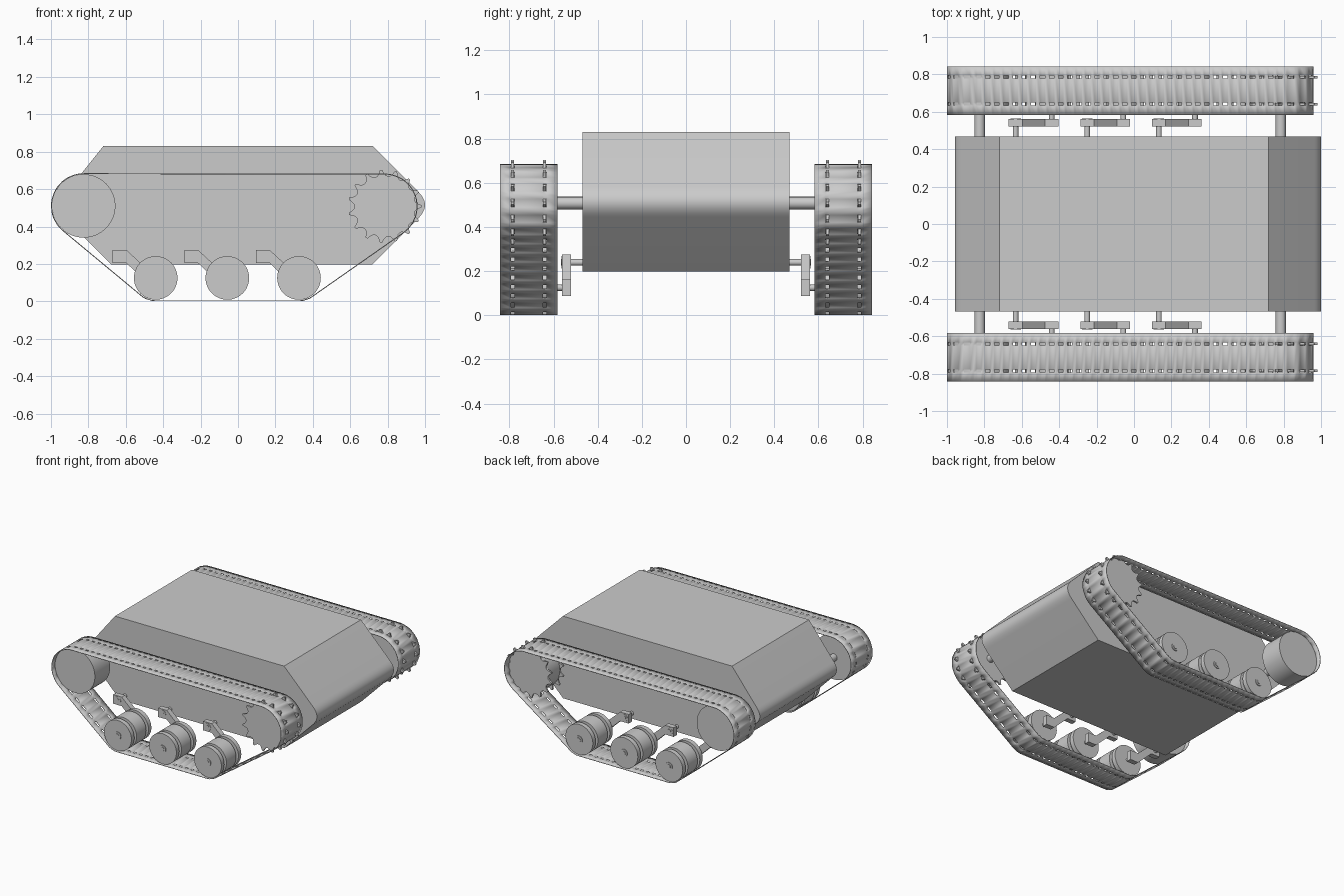
import bpy, bmesh
from math import sin, cos, pi, radians, hypot
from mathutils import Vector
from mathutils.geometry import convex_hull_2d

if "Cube" in bpy.data.objects:
    bpy.data.objects.remove(bpy.data.objects["Cube"])


def finish(name, bm, angle=30):
    bmesh.ops.recalc_face_normals(bm, faces=bm.faces)
    me = bpy.data.meshes.new(name)
    bm.to_mesh(me)
    bm.free()
    ob = bpy.data.objects.new(name, me)
    bpy.context.collection.objects.link(ob)
    bpy.ops.object.select_all(action='DESELECT')
    ob.select_set(True)
    bpy.context.view_layer.objects.active = ob
    bpy.ops.object.shade_smooth_by_angle(angle=radians(angle))
    return ob


def prism(name, pts, y0, y1):
    # extrude an x/z outline along y
    bm = bmesh.new()
    a = [bm.verts.new((x, y0, z)) for x, z in pts]
    b = [bm.verts.new((x, y1, z)) for x, z in pts]
    bm.faces.new(a)
    bm.faces.new(b[::-1])
    n = len(pts)
    for i in range(n):
        j = (i + 1) % n
        bm.faces.new((a[i], b[i], b[j], a[j]))
    return finish(name, bm)


def lathe(name, cx, cz, prof, s, seg=48):
    # turn a (y, radius) profile around a y axis
    bm = bmesh.new()
    rings = [[bm.verts.new((cx + r * cos(2 * pi * k / seg), s * y, cz + r * sin(2 * pi * k / seg)))
              for k in range(seg)] for y, r in prof]
    for a, b in zip(rings, rings[1:]):
        for k in range(seg):
            j = (k + 1) % seg
            bm.faces.new((a[k], a[j], b[j], b[k]))
    bm.faces.new(rings[0])
    bm.faces.new(rings[-1])
    return finish(name, bm)


def bend(a, c, b, n=10):
    # rounded corner from a to b around corner c
    return [tuple((1 - t) ** 2 * p + 2 * t * (1 - t) * q + t * t * r for p, q, r in zip(a, c, b))
            for t in (i / n for i in range(n + 1))]


# Hull
hull = [(-.72, .83), (.72, .83)]
hull += bend((.965, .585), (1.035, .515), (.965, .445))
hull += [(.72, .198), (-.68, .198)]
hull += bend((-.932, .452), (-.982, .502), (-.932, .565))
prism("hull", hull, -.468, .468)

# Wheel positions: x, z
IDLER, SPROCKET = (-.825, .51), (.785, .508)
ROAD = [(-.44 + .383 * i, .125) for i in range(3)]
ROWS = (.6405, .7855)
TEETH = 15

# Track path: hull around all wheels, starting at the sprocket's outermost point
cloud = [Vector((cx + r * cos(2 * pi * k / 96), cz + r * sin(2 * pi * k / 96)))
         for (cx, cz), r in [(IDLER, .1725), (SPROCKET, .1725)] + [(p, .122) for p in ROAD]
         for k in range(96)]
loop = [cloud[i] for i in convex_hull_2d(cloud)]
start = max(range(len(loop)), key=lambda i: loop[i].x)
loop = loop[start:] + loop[:start + 1]

# Holes are wider apart on the sloping and curved parts
dist = [0]
for p, q in zip(loop, loop[1:]):
    d = q - p
    dist.append(dist[-1] + d.length * (1 if abs(d.y) < .15 * d.length else .675))


def along(t):
    t %= dist[-1]
    for i in range(len(loop) - 1):
        if dist[i + 1] >= t:
            f = (t - dist[i]) / max(dist[i + 1] - dist[i], 1e-9)
            return loop[i].lerp(loop[i + 1], f)
    return loop[-1]


def track(name, s):
    n = round(dist[-1] / .0488)
    step = dist[-1] / n
    ys = [.582, ROWS[0] - .008, ROWS[0] + .008, ROWS[1] - .008, ROWS[1] + .008, .8425]
    fr = (-.25, .25, .5)
    bm = bmesh.new()
    grid = []
    for i in range(n):
        for f in fr:
            p = along((i + f) * step)
            grid.append([bm.verts.new((p.x, s * y, p.y)) for y in ys])
    for i, a in enumerate(grid):
        b = grid[(i + 1) % len(grid)]
        for j in range(5):
            if not (i % 3 == 0 and j in (1, 3)):
                bm.faces.new((a[j], a[j + 1], b[j + 1], b[j]))
    ob = finish(name, bm)
    m = ob.modifiers.new("thickness", 'SOLIDIFY')
    m.thickness, m.offset = .005, 0


# Sprocket tooth outline
gear = []
for k in range(TEETH):
    for f, r in ((-.5, .162), (-.32, .166), (-.18, .178), (-.07, .196),
                 (.07, .196), (.18, .178), (.32, .166)):
        a = 2 * pi * (k + f) / TEETH
        gear.append((SPROCKET[0] + r * cos(a), SPROCKET[1] + r * sin(a)))

# Swing arm outline, relative to the wheel centre
ARM = [(-.23, .15), (-.157, .15), (-.035, .038), (.035, .038),
       (.035, -.037), (-.035, -.037), (-.157, .08), (-.23, .08)]

for s, side in ((-1, "right"), (1, "left")):
    track(side + "_track", s)

    # Idler and drive sprocket with their shafts
    lathe(side + "_idler", *IDLER, [(.62, .1695), (.805, .1695)], s, 64)
    lathe(side + "_sprocket_drum", *SPROCKET, [(.634, .163), (.792, .163)], s, 64)
    for i, y in enumerate(ROWS):
        prism(f"{side}_sprocket_teeth_{i}", gear, s * (y - .0065), s * (y + .0065))
    for nm, c in (("idler", IDLER), ("sprocket", SPROCKET)):
        lathe(f"{side}_{nm}_shaft", *c, [(.46, .028), (.64, .028)], s, 32)

    # Road wheels, grooved to clear the teeth rows
    for i, (x, z) in enumerate(ROAD):
        R, G = .1165, .09
        lathe(f"{side}_road_wheel_{i}", x, z,
              [(.592, R), (.627, R), (.627, G), (.654, G), (.654, R),
               (.772, R), (.772, G), (.799, G), (.799, R), (.834, R)], s)
        lathe(f"{side}_wheel_hub_{i}", x, z,
              [(.83, .029), (.839, .029), (.839, .016), (.843, .016)], s, 24)
        prism(f"{side}_swing_arm_{i}", [(x + a, z + b) for a, b in ARM], s * .521, s * .561)
        lathe(f"{side}_wheel_axle_{i}", x, z, [(.555, .015), (.6, .015)], s, 24)
        lathe(f"{side}_pivot_shaft_{i}", x - .193, z + .115, [(.46, .015), (.525, .015)], s, 24)
        lathe(f"{side}_pivot_cap_{i}", x - .193, z + .115,
              [(.558, .028), (.563, .028), (.563, .015), (.565, .015)], s, 24)
